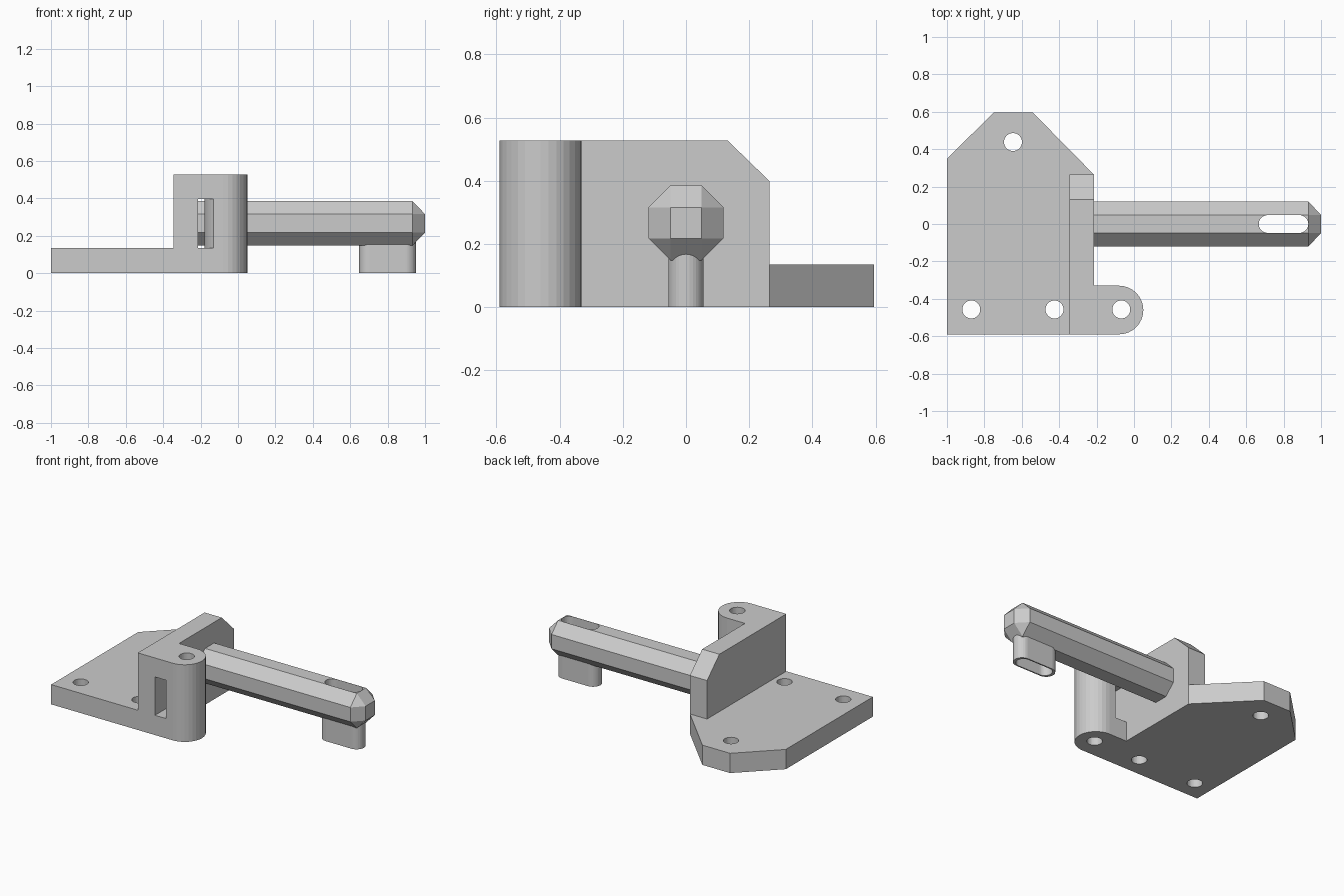
import bpy, bmesh, math

if "Cube" in bpy.data.objects:
    bpy.data.objects.remove(bpy.data.objects["Cube"])

grey = bpy.data.materials.new("light grey")
grey.diffuse_color = (0.6, 0.6, 0.6, 1)
grey.use_nodes = True
grey.node_tree.nodes["Principled BSDF"].inputs["Base Color"].default_value = grey.diffuse_color


def finish(name, bm):
    bmesh.ops.recalc_face_normals(bm, faces=bm.faces[:])
    me = bpy.data.meshes.new(name)
    bm.to_mesh(me)
    bm.free()
    me.materials.append(grey)
    ob = bpy.data.objects.new(name, me)
    bpy.context.collection.objects.link(ob)
    return ob


def prism(name, pts, lo, hi, axis="z"):
    """Extrude a 2D outline along z (pts are x,y) or x (pts are y,z)."""
    put = (lambda p, h: (p[0], p[1], h)) if axis == "z" else (lambda p, h: (h, p[0], p[1]))
    bm = bmesh.new()
    a = [bm.verts.new(put(p, lo)) for p in pts]
    b = [bm.verts.new(put(p, hi)) for p in pts]
    bm.faces.new(a)
    bm.faces.new(b)
    n = len(pts)
    for i in range(n):
        j = (i + 1) % n
        bm.faces.new((a[i], a[j], b[j], b[i]))
    return finish(name, bm)


def arc(cx, cy, r, a0, a1, n):
    return [(cx + r * math.cos(math.radians(a0 + (a1 - a0) * i / n)),
             cy + r * math.sin(math.radians(a0 + (a1 - a0) * i / n))) for i in range(n + 1)]


def stadium(x0, x1, r):
    return arc(x1 - r, 0, r, -90, 90, 16) + arc(x0 + r, 0, r, 90, 270, 16)


def boolean(ob, tool, op):
    mod = ob.modifiers.new("bool", "BOOLEAN")
    mod.object, mod.operation, mod.solver = tool, op, "EXACT"
    dg = bpy.context.evaluated_depsgraph_get()
    me = bpy.data.meshes.new_from_object(ob.evaluated_get(dg))
    ob.modifiers.clear()
    ob.data = me
    bpy.data.objects.remove(tool)


# Mounting bracket: base plate, upright wall and rounded lug
bracket = prism("mounting_bracket", [(-1, -0.59), (-0.215, -0.59), (-0.215, 0.265),
                                     (-0.54, 0.595), (-0.75, 0.595), (-1, 0.35)], 0, 0.135)
wall = prism("wall", [(-0.59, 0), (0.265, 0), (0.265, 0.398), (0.132, 0.527), (-0.59, 0.527)],
             -0.345, -0.215, "x")
boolean(bracket, wall, "UNION")
lug = prism("lug", [(-0.3, -0.59)] + arc(-0.08, -0.46, 0.13, -90, 90, 16) + [(-0.3, -0.33)], 0, 0.527)
boolean(bracket, lug, "UNION")

# Strap slot between wall and lug, with a curved inner side
slot = prism("slot", [(-0.215, -0.65), (-0.13, -0.65)]
             + [(x, y) for x, y in reversed(arc(0.014, -0.46, 0.194, 138, 222, 12))]
             + [(-0.13, -0.28), (-0.215, -0.28)], 0.135, 0.397)
boolean(bracket, slot, "DIFFERENCE")

# Screw holes
for x, y in [(-0.87, -0.457), (-0.425, -0.457), (-0.068, -0.457), (-0.647, 0.438)]:
    boolean(bracket, prism("hole", arc(x, y, 0.048, 0, 360, 32)[:-1], -0.1, 0.7), "DIFFERENCE")

# Octagonal arm with a tapered tip, as a hull of its corner points
bm = bmesh.new()
R, F, ZC = 0.119, 0.049, 0.2665
for sy in (-1, 1):
    for sz in (-1, 1):
        for x in (-0.215, 0.933):
            bm.verts.new((x, sy * R, ZC + sz * F))
            bm.verts.new((x, sy * F, ZC + sz * R))
        bm.verts.new((1.0, sy * F, ZC + sz * F))
bmesh.ops.convex_hull(bm, input=bm.verts[:])
bmesh.ops.dissolve_limit(bm, angle_limit=0.01, verts=bm.verts[:], edges=bm.edges[:])
arm = finish("octagonal_arm", bm)

# Hollow oval foot under the tip, open through the arm
boolean(arm, prism("foot", stadium(0.647, 0.952, 0.056), 0, 0.25), "UNION")
boolean(arm, prism("foot_slot", stadium(0.667, 0.932, 0.0475), -0.1, 0.6), "DIFFERENCE")
